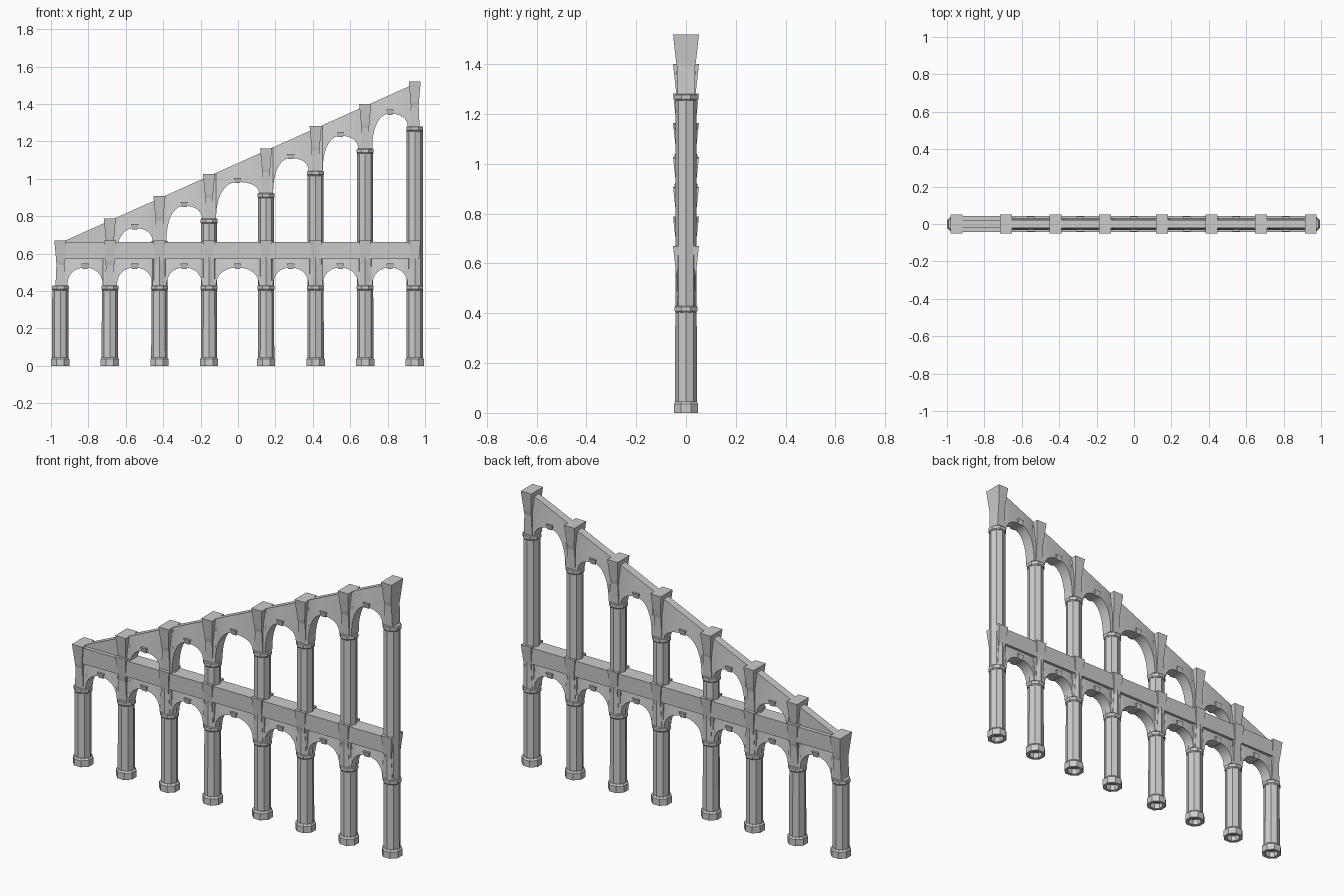
import bpy, bmesh, math

cube = bpy.data.objects.get("Cube")
if cube:
    bpy.data.objects.remove(cube)

stone = bpy.data.materials.new("grey stone")
stone.use_nodes = True
GREY = (0.6, 0.6, 0.6, 1)
stone.diffuse_color = GREY
stone.node_tree.nodes["Principled BSDF"].inputs["Base Color"].default_value = GREY


def finish(name, bm):
    bmesh.ops.remove_doubles(bm, verts=bm.verts, dist=1e-5)
    bmesh.ops.recalc_face_normals(bm, faces=bm.faces)
    mesh = bpy.data.meshes.new(name)
    bm.to_mesh(mesh)
    bm.free()
    mesh.materials.append(stone)
    obj = bpy.data.objects.new(name, mesh)
    bpy.context.collection.objects.link(obj)
    return obj


def loft(name, rings, caps=True):
    """Skin a list of point rings and close both ends."""
    bm = bmesh.new()
    loops = [[bm.verts.new(p) for p in ring] for ring in rings]
    n = len(loops[0])
    for a, b in zip(loops, loops[1:]):
        for i in range(n):
            j = (i + 1) % n
            bm.faces.new((a[i], a[j], b[j], b[i]))
    if caps:
        bm.faces.new(loops[0])
        bm.faces.new(loops[-1])
    return finish(name, bm)


def octagon(x, r, z, turn):
    angles = [math.tau * (i + turn) / 8 for i in range(8)]
    return [(x + r * math.cos(a), r * math.sin(a), z) for a in angles]


def lathe(name, x, profile, turn):
    return loft(name, [octagon(x, r, z, turn) for r, z in profile])


def rect(x, hx, hy, z):
    return [(x - hx, -hy, z), (x + hx, -hy, z), (x + hx, hy, z), (x - hx, hy, z)]


def block(name, x, sections):
    return loft(name, [rect(x, *s) for s in sections])


COLLAR_DROP = 0.24   # collar top below pier top
BEAM_TOP, BEAM_LOW, DECK = 0.662, 0.572, 0.67
STEP = 0.265
xs = [-0.95 + STEP * i for i in range(4)] + [0.15 + STEP * i for i in range(4)]
slope = 0.85 / (xs[-1] - xs[0])


def roof(x):
    return DECK + slope * (x - xs[0])


def pier(name, x, top):
    low = top - COLLAR_DROP
    block(name, x, [(0.026, 0.034, low - 0.01), (0.021, 0.036, top - 0.13),
                    (0.022, 0.040, top - 0.11), (0.032, 0.052, top)])


def collar(name, x, top):
    z = top - COLLAR_DROP
    lathe(name, x, [(0.044, z - 0.026), (0.049, z - 0.02),
                    (0.049, z - 0.004), (0.045, z)], 0.5)


def arch_wall(name, xa, xb, za, zb, crown, top):
    """Spandrel wall over an arch, thicker towards the opening."""
    inset, n = 0.038, 12
    mid, half = (xa + xb) / 2, (xb - xa) / 2 - inset
    edge = [(xa, za), (xa + inset, za)]
    for i in range(1, 2 * n):
        a = math.pi * (1 - i / (2 * n))
        c, spring = math.cos(a), za if i <= n else zb
        x = mid + half * math.copysign(abs(c) ** 0.9, c)
        edge.append((x, spring + (crown - spring) * math.sin(a) ** 0.9))
    edge += [(xb - inset, zb), (xb, zb)]
    rings = []
    for x, z in edge:
        t = top(x)
        rings.append([(x, -0.032, z), (x, 0.032, z), (x, 0.021, t), (x, -0.021, t)])
    loft(name, rings)
    block(name + "_keystone", mid, [(0.014, 0.034, crown - 0.006),
                                    (0.020, 0.040, crown + 0.022)])


# Lower columns, with a hollow underside to each foot
for i, x in enumerate(xs):
    lathe(f"base_{i}", x, [(0.034, 0.03), (0.034, 0), (0.053, 0),
                           (0.053, 0.036), (0.045, 0.046)], 0.5)
    lathe(f"lower_shaft_{i}", x, [(0.044, 0.04), (0.043, 0.41)], 0)
    collar(f"lower_collar_{i}", x, DECK)
    pier(f"lower_pier_{i}", x, DECK)

# Upper columns, climbing with the slope
for i, x in enumerate(xs[1:], 1):
    top = roof(x)
    pier(f"upper_pier_{i}", x, top)
    if top - COLLAR_DROP > BEAM_TOP:
        collar(f"upper_collar_{i}", x, top)
        lathe(f"upper_shaft_{i}", x, [(0.043, DECK - 0.24), (0.043, top - 0.26)], 0)

# Level beam through the columns
mid = (xs[0] + xs[-1]) / 2
half = (xs[-1] - xs[0]) / 2
block("beam", mid, [(half, 0.040, BEAM_LOW), (half, 0.042, BEAM_TOP)])

# Arches of both tiers
spring = DECK - COLLAR_DROP
for i, (xa, xb) in enumerate(zip(xs, xs[1:])):
    arch_wall(f"lower_arch_{i}", xa, xb, spring, spring, 0.525, lambda x: 0.6)
    if i:
        za, zb = roof(xa) - COLLAR_DROP, roof(xb) - COLLAR_DROP
        arch_wall(f"upper_arch_{i}", xa, xb, max(za, 0.6), max(zb, 0.6),
                  (za + zb) / 2 + 0.128, lambda x: roof(x) - 0.012)

# Solid wedge where the slope meets the beam
loft("end_wedge", [[(x, -0.021, 0.6), (x, 0.021, 0.6), (x, 0.021, roof(x) - 0.012),
                    (x, -0.021, roof(x) - 0.012)] for x in xs[:2]])
